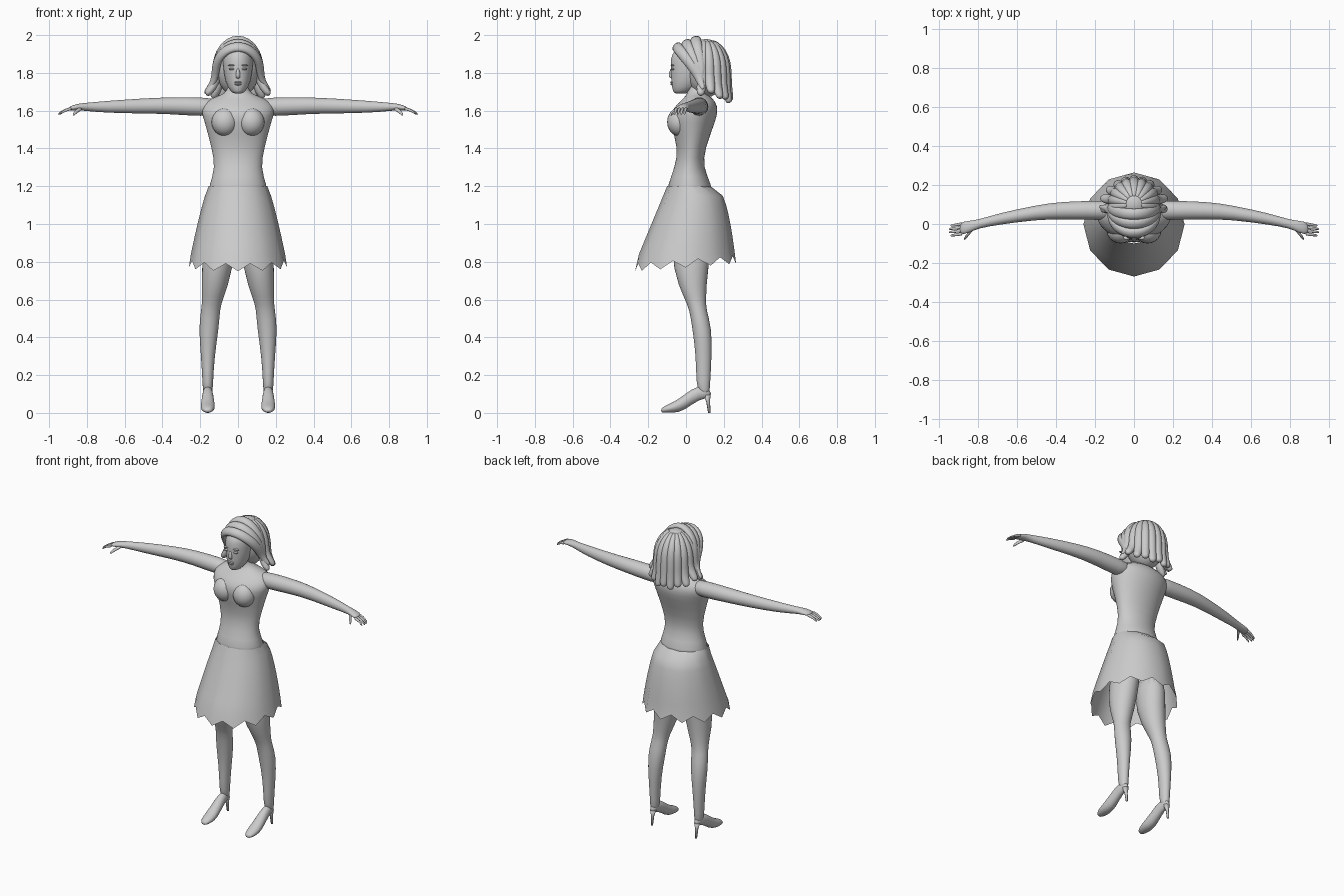
import bpy, bmesh
from math import sin, cos, pi, radians
from mathutils import Vector

cube = bpy.data.objects.get("Cube")
if cube:
    bpy.data.objects.remove(cube, do_unlink=True)

GREY = (0.6, 0.6, 0.6, 1)
clay = bpy.data.materials.new("plain_grey")
clay.use_nodes = True
clay.diffuse_color = GREY
for node in clay.node_tree.nodes:
    if node.type == "BSDF_PRINCIPLED":
        node.inputs["Base Color"].default_value = GREY

RIGHTWARD, BACKWARD, UPWARD = Vector((1, 0, 0)), Vector((0, 1, 0)), Vector((0, 0, 1))
LEVEL = (RIGHTWARD, BACKWARD)
FACING_FRONT = (RIGHTWARD, UPWARD)
FACING_SIDE = (BACKWARD, UPWARD)
HEAD_CENTRE = Vector((0, .09, 1.82))


def finish(name, bm, subdivide=0):
    bmesh.ops.recalc_face_normals(bm, faces=bm.faces)
    mesh = bpy.data.meshes.new(name)
    bm.to_mesh(mesh)
    bm.free()
    mesh.shade_smooth()
    mesh.materials.append(clay)
    obj = bpy.data.objects.new(name, mesh)
    bpy.context.collection.objects.link(obj)
    if subdivide:
        modifier = obj.modifiers.new("Smooth", "SUBSURF")
        modifier.levels = modifier.render_levels = subdivide


def bridge(bm, loops):
    for low, high in zip(loops, loops[1:]):
        for k in range(len(low)):
            bm.faces.new((low[k - 1], low[k], high[k], high[k - 1]))


def ring(x, y, z, wide, deep):
    return Vector((x, y, z)), wide, deep


def level_ring(z, front, back, half):
    return ring(0, (front + back) / 2, z, half, (back - front) / 2)


def follow(points, i):
    """Axes across a hair path, with the second pointing away from the head."""
    ahead = points[min(i + 1, len(points) - 1)]
    tangent = (ahead - points[max(i - 1, 0)]).normalized()
    outward = points[i] - HEAD_CENTRE
    outward = (outward - tangent * outward.dot(tangent)).normalized()
    return tangent.cross(outward), outward


def loft(name, rings, axes=None, sides=16, subdivide=1):
    bm, loops = bmesh.new(), []
    points = [r[0] for r in rings]
    for i, (centre, wide, deep) in enumerate(rings):
        u, v = axes or follow(points, i)
        turns = [2 * pi * k / sides for k in range(sides)]
        loops.append([bm.verts.new(centre + u * wide * cos(a) + v * deep * sin(a)) for a in turns])
    bridge(bm, loops)
    bm.faces.new(loops[0])
    bm.faces.new(loops[-1])
    finish(name, bm, subdivide)


def ball(name, centre, size):
    bm = bmesh.new()
    bmesh.ops.create_uvsphere(bm, u_segments=20, v_segments=12, radius=1)
    bmesh.ops.scale(bm, vec=size, verts=bm.verts)
    bmesh.ops.translate(bm, vec=centre, verts=bm.verts)
    finish(name, bm)


# Bodice and neck
loft("bodice", [
    level_ring(z=1.15, front=-.1, back=.14, half=.16),
    level_ring(z=1.2, front=-.1, back=.14, half=.155),
    level_ring(z=1.3, front=-.06, back=.09, half=.12),
    level_ring(z=1.4, front=-.04, back=.1, half=.14),
    level_ring(z=1.55, front=-.09, back=.16, half=.18),
    level_ring(z=1.6, front=-.08, back=.17, half=.2),
    level_ring(z=1.65, front=-.03, back=.16, half=.18),
    level_ring(z=1.68, front=0, back=.12, half=.1),
    level_ring(z=1.7, front=.01, back=.1, half=.05),
    level_ring(z=1.8, front=0, back=.09, half=.05),
], LEVEL, sides=24)

# Flared skirt with a scalloped hem, open underneath
skirt, loops, corners = bmesh.new(), [], 12
for step in range(9):
    t = step / 8
    front, back, half = -.1 - .17 * t, .13 + .135 * t ** .35, .155 + .105 * t ** .8
    loop = []
    for k in range(2 * corners):
        a, between = pi * k / corners, k % 2
        reach = cos(pi / corners) if between else 1
        scallop = .02 * sin(a) + (.02 if between else -.02) if t == 1 else 0
        loop.append(skirt.verts.new((
            half * reach * cos(a),
            (front + back) / 2 + (back - front) / 2 * reach * sin(a),
            1.2 - .41 * t + scallop)))
    loops.append(loop)
bridge(skirt, loops)
finish("skirt", skirt)

# Head and facial features
loft("head", [
    level_ring(z=1.69, front=-.06, back=0, half=.02),
    level_ring(z=1.7, front=-.07, back=.03, half=.04),
    level_ring(z=1.75, front=-.08, back=.1, half=.07),
    level_ring(z=1.85, front=-.083, back=.13, half=.082),
    level_ring(z=1.9, front=-.08, back=.14, half=.08),
    level_ring(z=1.95, front=-.03, back=.12, half=.05),
], LEVEL, sides=20)
loft("nose", [
    ring(x=0, y=-.075, z=1.83, wide=.007, deep=.006),
    ring(x=0, y=-.085, z=1.78, wide=.015, deep=.013),
    ring(x=0, y=-.075, z=1.77, wide=.01, deep=.006),
], LEVEL, sides=8)
ball("upper_lip", (0, -.074, 1.75), (.022, .01, .005))
ball("lower_lip", (0, -.073, 1.74), (.018, .01, .006))

for side, s in (("left", 1), ("right", -1)):
    ball(side + "_eye", (s * .033, -.071, 1.82), (.015, .01, .006))
    ball(side + "_brow", (s * .035, -.071, 1.84), (.02, .01, .004))
    ball(side + "_bust", (s * .07, -.035, 1.54), (.07, .065, .075))

    # Arm and palm
    loft(side + "_arm", [
        ring(x=s * .1, y=.07, z=1.62, wide=.05, deep=.04),
        ring(x=s * .18, y=.07, z=1.62, wide=.05, deep=.053),
        ring(x=s * .37, y=.07, z=1.627, wide=.047, deep=.045),
        ring(x=s * .5, y=.06, z=1.625, wide=.038, deep=.041),
        ring(x=s * .7, y=.025, z=1.62, wide=.03, deep=.032),
        ring(x=s * .8, y=0, z=1.62, wide=.022, deep=.022),
        ring(x=s * .85, y=-.015, z=1.62, wide=.032, deep=.018),
        ring(x=s * .9, y=-.025, z=1.61, wide=.034, deep=.01),
    ], FACING_SIDE)

    # Curled fingers and a splayed thumb
    for finger in range(4):
        y = -.05 + .017 * finger
        reach = .06 + .015 * sin(pi * (finger + .5) / 4)
        joints = []
        for joint in range(4):
            t = joint / 3
            radius = .01 - .004 * t
            joints.append(ring(s * (.88 + reach * t), y - .01 * t, 1.61 - .03 * t * t, radius, radius))
        loft(f"{side}_finger_{finger + 1}", joints, FACING_SIDE, sides=8)
    loft(side + "_thumb", [
        ring(x=s * .825, y=-.02, z=1.615, wide=.012, deep=.012),
        ring(x=s * .86, y=-.06, z=1.595, wide=.01, deep=.01),
        ring(x=s * .872, y=-.083, z=1.575, wide=.006, deep=.006),
    ], FACING_FRONT, sides=8)

    # Leg
    loft(side + "_leg", [
        ring(x=s * .09, y=.04, z=1, wide=.08, deep=.12),
        ring(x=s * .11, y=.02, z=.75, wide=.087, deep=.094),
        ring(x=s * .135, y=.05, z=.6, wide=.055, deep=.057),
        ring(x=s * .145, y=.062, z=.55, wide=.05, deep=.045),
        ring(x=s * .155, y=.085, z=.45, wide=.055, deep=.053),
        ring(x=s * .16, y=.095, z=.3, wide=.036, deep=.042),
        ring(x=s * .16, y=.09, z=.15, wide=.028, deep=.038),
        ring(x=s * .16, y=.1, z=.09, wide=.025, deep=.025),
    ], LEVEL)

    # High-heeled shoe
    loft(side + "_shoe", [
        ring(x=s * .16, y=-.133, z=.012, wide=.015, deep=.01),
        ring(x=s * .16, y=-.11, z=.02, wide=.032, deep=.02),
        ring(x=s * .16, y=-.06, z=.03, wide=.04, deep=.03),
        ring(x=s * .16, y=-.01, z=.053, wide=.035, deep=.043),
        ring(x=s * .16, y=.07, z=.115, wide=.027, deep=.04),
        ring(x=s * .16, y=.135, z=.1, wide=.017, deep=.022),
    ], FACING_FRONT)
    loft(side + "_heel", [
        ring(x=s * .16, y=.11, z=.095, wide=.02, deep=.02),
        ring(x=s * .16, y=.117, z=.06, wide=.01, deep=.01),
        ring(x=s * .16, y=.124, z=0, wide=.006, deep=.007),
    ], LEVEL, sides=8, subdivide=0)

# Hair cap beneath overlapping locks
ball("hair_cap", (0, .105, 1.825), (.116, .115, .155))


# Locks fall from the crown around the sides and back
def lock_ring(phi, reach, z, width):
    return ring(reach * sin(phi), .105 + reach * cos(phi), z, width, width * .85)


count = 11
for i in range(count):
    phi = radians(-100 + 200 * i / (count - 1))
    flare = abs(sin(phi)) ** 4
    tip = 1.64 + .045 * flare + .012 * (i % 2)
    lock = []
    for degrees in (15, 40, 65, 90):
        t = radians(degrees)
        lock.append(lock_ring(phi, .115 * sin(t), 1.82 + .155 * cos(t), .01 + .018 * sin(t)))
    lock.append(lock_ring(phi, .115, tip + .07, .028))
    lock.append(lock_ring(phi, .127 + .03 * flare, tip + .015, .026))
    lock.append(lock_ring(phi, .134 + .04 * flare, tip, .014))
    loft(f"hair_lock_{i + 1}", lock, sides=10)


# Bands sweep over the brow and fall beside the face, longer on the right
def band_tail(s, length):
    return [ring(s * (.118 + .06 * length * t * t), .06 + .03 * t, 1.8 - .11 * length * t,
                 .03 - .018 * t, .022 - .012 * t) for t in (.3, .7, 1)]


for i in range(3):
    front, top, back = -.05 + .05 * i, 1.94 + .02 * i, .045 + .018 * i
    band = band_tail(-1, 1)[::-1]
    for k in range(9):
        t = pi * (k / 8 - .5)
        band.append(ring(.118 * sin(t), front + (back - front) * (1 - cos(t)),
                         1.82 + (top - 1.82) * cos(t), .03, .022))
    loft(f"hair_band_{i + 1}", band + band_tail(1, .8), sides=10)
